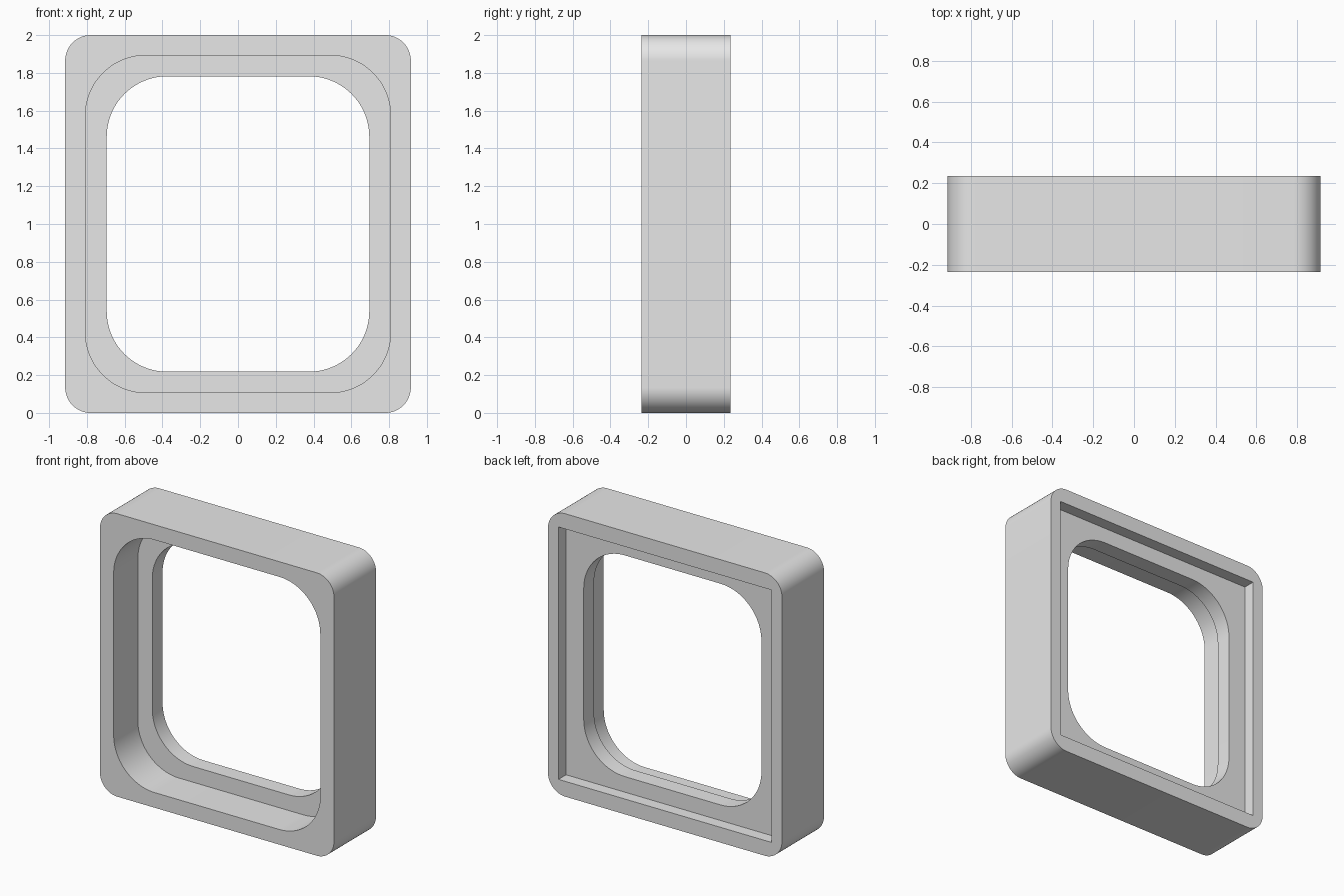
import bpy
import bmesh
from math import sin, cos, pi, radians

if "Cube" in bpy.data.objects:
    bpy.data.objects.remove(bpy.data.objects["Cube"])

grey = bpy.data.materials.new("light_grey")
grey.use_nodes = True
COLOUR = (0.8, 0.8, 0.8, 1.0)
grey.diffuse_color = COLOUR
grey.node_tree.nodes["Principled BSDF"].inputs["Base Color"].default_value = COLOUR


def outline(half_w, half_h, radius, steps=20):
    """Rounded rectangle in x and z, centred at z = 1."""
    if radius == 0:
        return [(x * half_w, 1 + z * half_h) for x, z in ((1, 1), (-1, 1), (-1, -1), (1, -1))]
    points = []
    for corner, (sx, sz) in enumerate(((1, 1), (-1, 1), (-1, -1), (1, -1))):
        for i in range(steps + 1):
            a = (corner + i / steps) * pi / 2
            points.append((sx * (half_w - radius) + radius * cos(a),
                           1 + sz * (half_h - radius) + radius * sin(a)))
    return points


def slab(name, half_w, half_h, radius, y_front, y_back):
    """Outline extruded from y_front to y_back."""
    bm = bmesh.new()
    face = bm.faces.new([bm.verts.new((x, y_front, z))
                         for x, z in outline(half_w, half_h, radius)])
    ext = bmesh.ops.extrude_face_region(bm, geom=[face])
    moved = [v for v in ext["geom"] if isinstance(v, bmesh.types.BMVert)]
    bmesh.ops.translate(bm, verts=moved, vec=(0, y_back - y_front, 0))
    bmesh.ops.recalc_face_normals(bm, faces=bm.faces)
    mesh = bpy.data.meshes.new(name)
    bm.to_mesh(mesh)
    bm.free()
    mesh.materials.append(grey)
    obj = bpy.data.objects.new(name, mesh)
    bpy.context.collection.objects.link(obj)
    return obj


# Outer body
frame = slab("frame", 0.915, 1.0, 0.135, -0.235, 0.235)

# Front recess, through opening and square back rebate
cutters = [
    slab("front_recess_cutter", 0.808, 0.893, 0.32, -0.4, 0.035),
    slab("opening_cutter", 0.695, 0.782, 0.32, -0.5, 0.5),
    slab("back_rebate_cutter", 0.833, 0.892, 0, 0.15, 0.4),
]

bpy.ops.object.select_all(action='DESELECT')
bpy.context.view_layer.objects.active = frame
frame.select_set(True)
for cutter in cutters:
    cutter.hide_render = True
    mod = frame.modifiers.new(cutter.name, 'BOOLEAN')
    mod.operation = 'DIFFERENCE'
    mod.solver = 'EXACT'
    mod.object = cutter
    bpy.ops.object.modifier_apply(modifier=mod.name)
    bpy.data.objects.remove(cutter)

bpy.ops.object.shade_smooth_by_angle(angle=radians(30))
